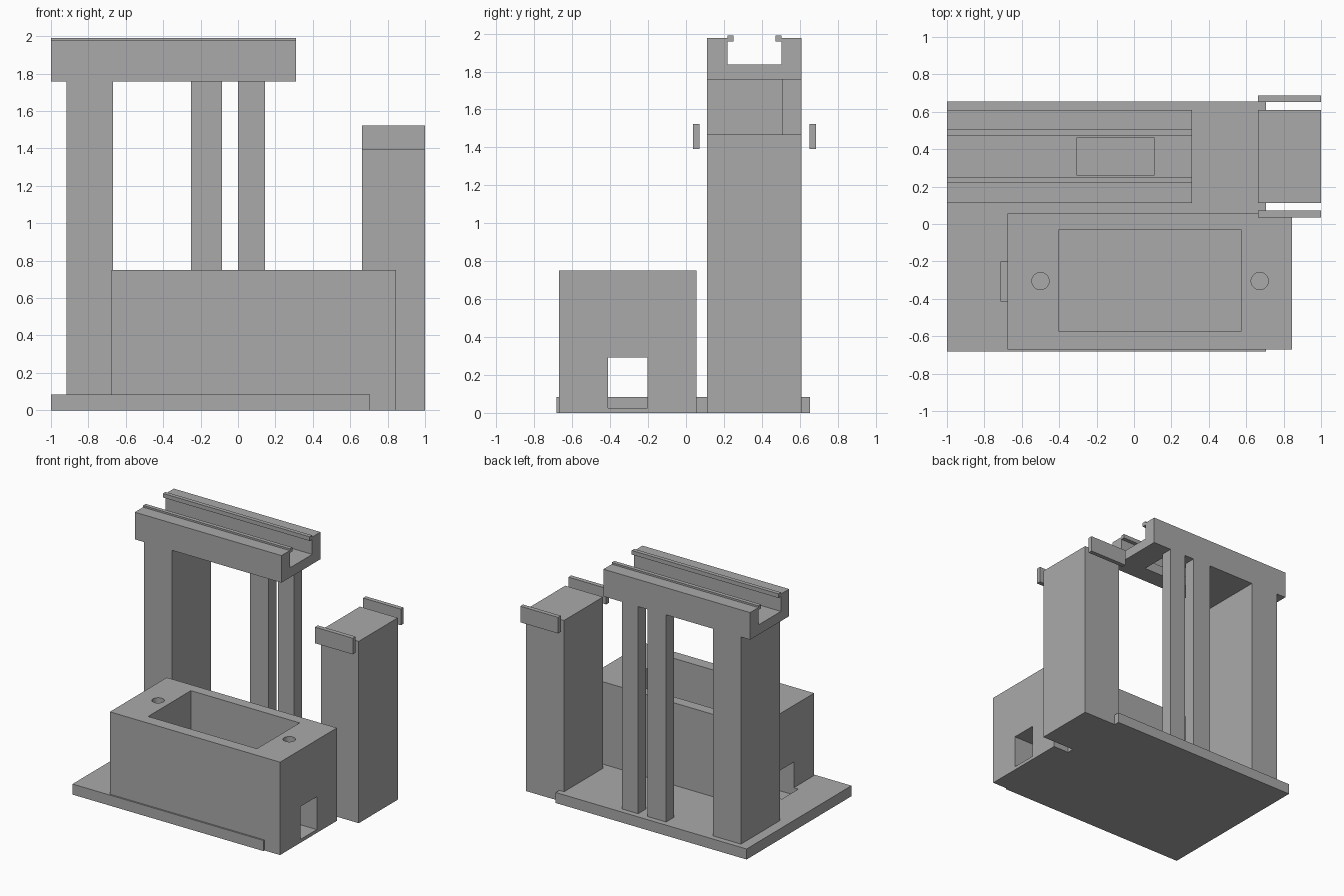
import bpy
import bmesh

# Remove the default cube only
old = bpy.data.objects.get("Cube")
if old:
    bpy.data.objects.remove(old, do_unlink=True)

# Single flat colour
grey = bpy.data.materials.new("plain grey")
grey.use_nodes = True
COLOUR = (0.4, 0.4, 0.4, 1.0)
grey.diffuse_color = COLOUR
grey.node_tree.nodes["Principled BSDF"].inputs["Base Color"].default_value = COLOUR


def finish(name, bm):
    mesh = bpy.data.meshes.new(name)
    bm.to_mesh(mesh)
    bm.free()
    mesh.materials.append(grey)
    obj = bpy.data.objects.new(name, mesh)
    bpy.context.collection.objects.link(obj)
    return obj


def block(name, xs, ys, zs):
    """Box spanning the given (low, high) ranges."""
    bm = bmesh.new()
    bmesh.ops.create_cube(bm, size=1)
    for v in bm.verts:
        v.co = [r[0] if c < 0 else r[1] for c, r in zip(v.co, (xs, ys, zs))]
    return finish(name, bm)


def pin(name, x, y, zs, radius):
    """Upright cylinder."""
    bm = bmesh.new()
    bmesh.ops.create_cone(bm, cap_ends=True, segments=32, radius1=radius,
                          radius2=radius, depth=zs[1] - zs[0])
    bmesh.ops.translate(bm, verts=bm.verts, vec=(x, y, sum(zs) / 2))
    return finish(name, bm)


def cut(target, *cutters):
    """Subtract the cutters, bake the result and delete them."""
    for c in cutters:
        c.hide_render = True
        mod = target.modifiers.new("cut", "BOOLEAN")
        mod.operation = "DIFFERENCE"
        mod.solver = "EXACT"
        mod.object = c
    graph = bpy.context.evaluated_depsgraph_get()
    baked = bpy.data.meshes.new_from_object(target.evaluated_get(graph))
    target.modifiers.clear()
    target.data = baked
    for c in cutters:
        bpy.data.objects.remove(c, do_unlink=True)


BASE_TOP = 0.085
BEAM_Y = (0.112, 0.61)
BOX_X, BOX_Y = (-0.675, 0.845), (-0.67, 0.055)
SLOT_Y, SLOT_Z = (-0.412, -0.202), (0.027, 0.292)

# Base plate, with room for the housing and a cable notch beside it
base = block("base_plate", (-1, 0.705), (-0.683, 0.655), (0, BASE_TOP))
cut(base,
    block("footprint_cutter", BOX_X, BOX_Y, (-0.1, 0.5)),
    block("notch_cutter", (-0.715, -0.5), SLOT_Y, SLOT_Z))

# Open housing with a side-to-side cable slot and two screw holes
housing = block("housing", BOX_X, BOX_Y, (0, 0.75))
cut(housing,
    block("cavity_cutter", (-0.4, 0.572), (-0.575, -0.03), (SLOT_Z[0], 1)),
    block("slot_cutter", (-0.9, 1), SLOT_Y, SLOT_Z),
    *[pin("screw_cutter", x, -0.305, (0.45, 0.9), 0.046) for x in (-0.5, 0.672)])

# Columns carrying the beam
BEAM_Z = (1.757, 1.976)
for name, xs, y0 in (("wide_column", (-0.918, -0.668), BEAM_Y[0]),
                     ("middle_column", (-0.25, -0.085), 0.51),
                     ("inner_column", (0, 0.145), 0.51)):
    block(name, xs, (y0, BEAM_Y[1]), (BASE_TOP, BEAM_Z[0]))

# Channel beam with a window through its floor
BEAM_X = (-1, 0.31)
CHANNEL_Y = (0.218, 0.504)
beam = block("channel_beam", BEAM_X, BEAM_Y, BEAM_Z)
cut(beam,
    block("channel_cutter", (-1.1, 0.5), CHANNEL_Y, (1.836, 2.2)),
    block("window_cutter", (-0.305, 0.107), (0.26, 0.462), (1.6, 1.9)))

# Retaining lips along the channel edges
LIP = 0.032
for name, y in (("front_lip", CHANNEL_Y[0]), ("back_lip", CHANNEL_Y[1] - LIP)):
    block(name, BEAM_X, (y, y + LIP), (1.957, 1.99))

# Separate tower and its side clips
TOWER_X = (0.662, 1)
block("tower", TOWER_X, BEAM_Y, (0, 1.468))
for name, ys in (("front_clip", (0.036, 0.072)), ("back_clip", (0.651, 0.686))):
    block(name, TOWER_X, ys, (1.392, 1.522))
